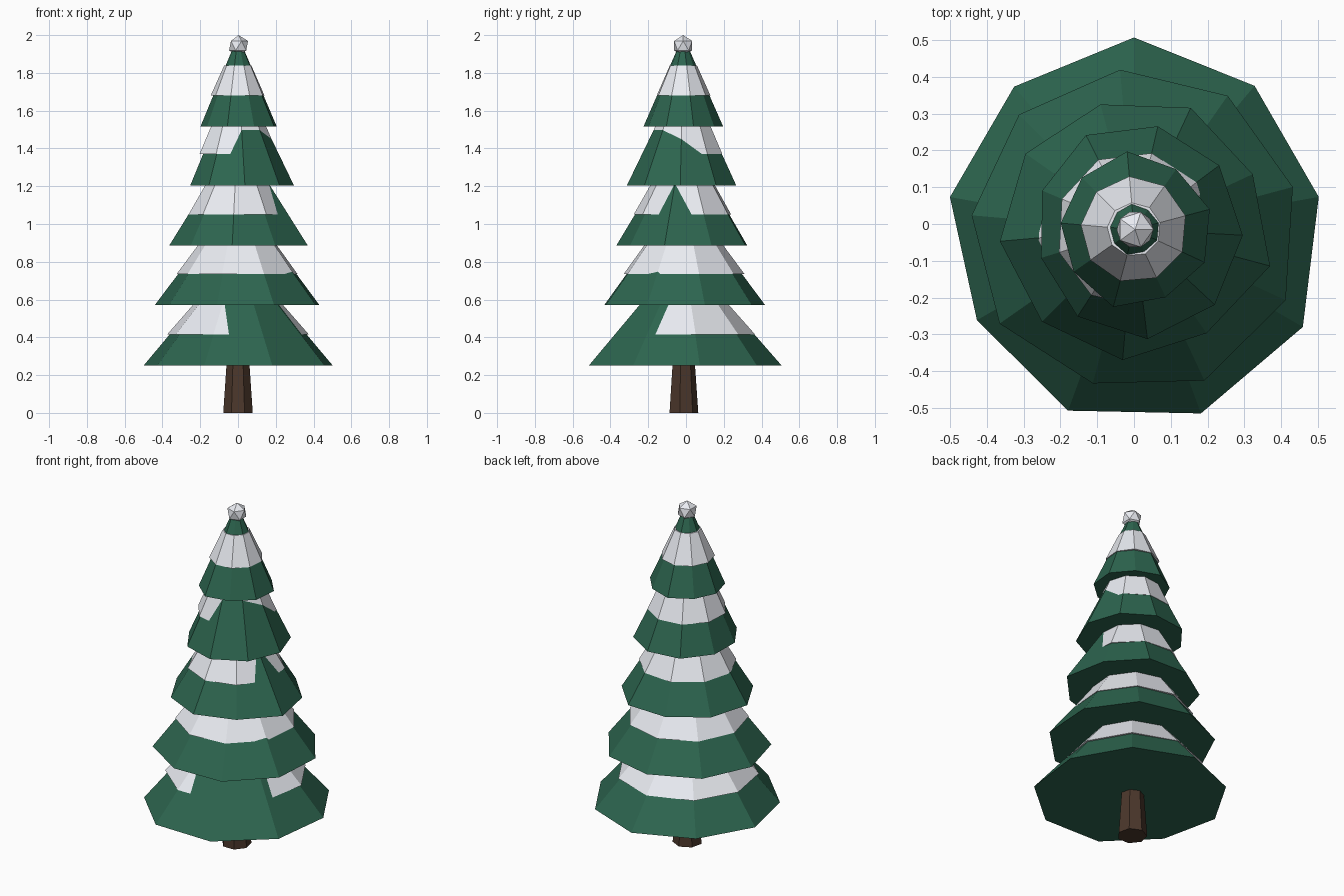
import bpy, bmesh, math

if "Cube" in bpy.data.objects:
    bpy.data.objects.remove(bpy.data.objects["Cube"])

CY = -0.015  # tree axis sits slightly forward of the bounding-box centre


def material(name, rgb):
    m = bpy.data.materials.new(name)
    m.diffuse_color = (*rgb, 1)
    m.use_nodes = True
    m.node_tree.nodes["Principled BSDF"].inputs["Base Color"].default_value = m.diffuse_color
    return m


GREEN = material("needles", (0.026, 0.13, 0.078))
SNOW = material("snow", (0.82, 0.84, 0.89))
BARK = material("bark", (0.07, 0.038, 0.024))


def frustum(name, mat, z0, z1, bottom, top, start):
    """Closed flat-faced ring-to-ring solid; bottom/top list one radius per side, clockwise."""
    bm = bmesh.new()
    n = len(bottom)
    rings = []
    for z, radii in ((z0, bottom), (z1, top)):
        ring = []
        for i, r in enumerate(radii):
            a = math.radians(start - 360 * i / n)
            ring.append(bm.verts.new((r * math.cos(a), CY + r * math.sin(a), z)))
        rings.append(ring)
    lo, hi = rings
    for i in range(n):
        j = (i + 1) % n
        bm.faces.new((lo[i], lo[j], hi[j], hi[i]))
    bm.faces.new(lo)
    bm.faces.new(hi)
    bmesh.ops.recalc_face_normals(bm, faces=bm.faces)
    mesh = bpy.data.meshes.new(name)
    bm.to_mesh(mesh)
    bm.free()
    mesh.materials.append(mat)
    bpy.context.collection.objects.link(bpy.data.objects.new(name, mesh))


# Trunk
frustum("trunk", BARK, 0, 0.32, [0.08] * 7, [0.058] * 7, 90)

# Branch tiers: base z, first corner angle, top radius, snow radii, uneven rim radii
tiers = [
    (0.25, 90, 0.17, 0.381, 0.239,
     [.522, .510, .510, .530, .532, .524, .493, .508, .507]),
    (0.57, 95, 0.14, 0.326, 0.207,
     [.436, .444, .447, .455, .453, .433, .446, .443, .442]),
    (0.885, 105, 0.115, 0.263, 0.171,
     [.352, .365, .356, .383, .344, .356, .354, .366, .360]),
    (1.205, 77, 0.10, 0.213, 0.143,
     [.288, .290, .296, .300, .300, .282, .264, .271, .288]),
    (1.515, 95, 0.035, 0.145, 0.073,
     [.213, .200, .213, .212, .203, .218, .200, .200, .200]),
]
for k, (z, ang, top, s0, s1, rim) in enumerate(tiers, 1):
    mean = sum(rim) / len(rim)
    # Branches
    frustum(f"branch_tier_{k}", GREEN, z, z + 0.4, rim,
            [top * r / mean for r in rim], ang)
    # Snow band resting on the branches
    frustum(f"snow_band_{k}", SNOW, z + 0.165, z + 0.325, [s0] * 9, [s1] * 9, ang)

# Snowball tip
bpy.ops.mesh.primitive_ico_sphere_add(subdivisions=1, radius=0.056, location=(0.003, CY, 1.944))
tip = bpy.context.object
tip.name = "snowball_tip"
tip.data.materials.append(SNOW)
